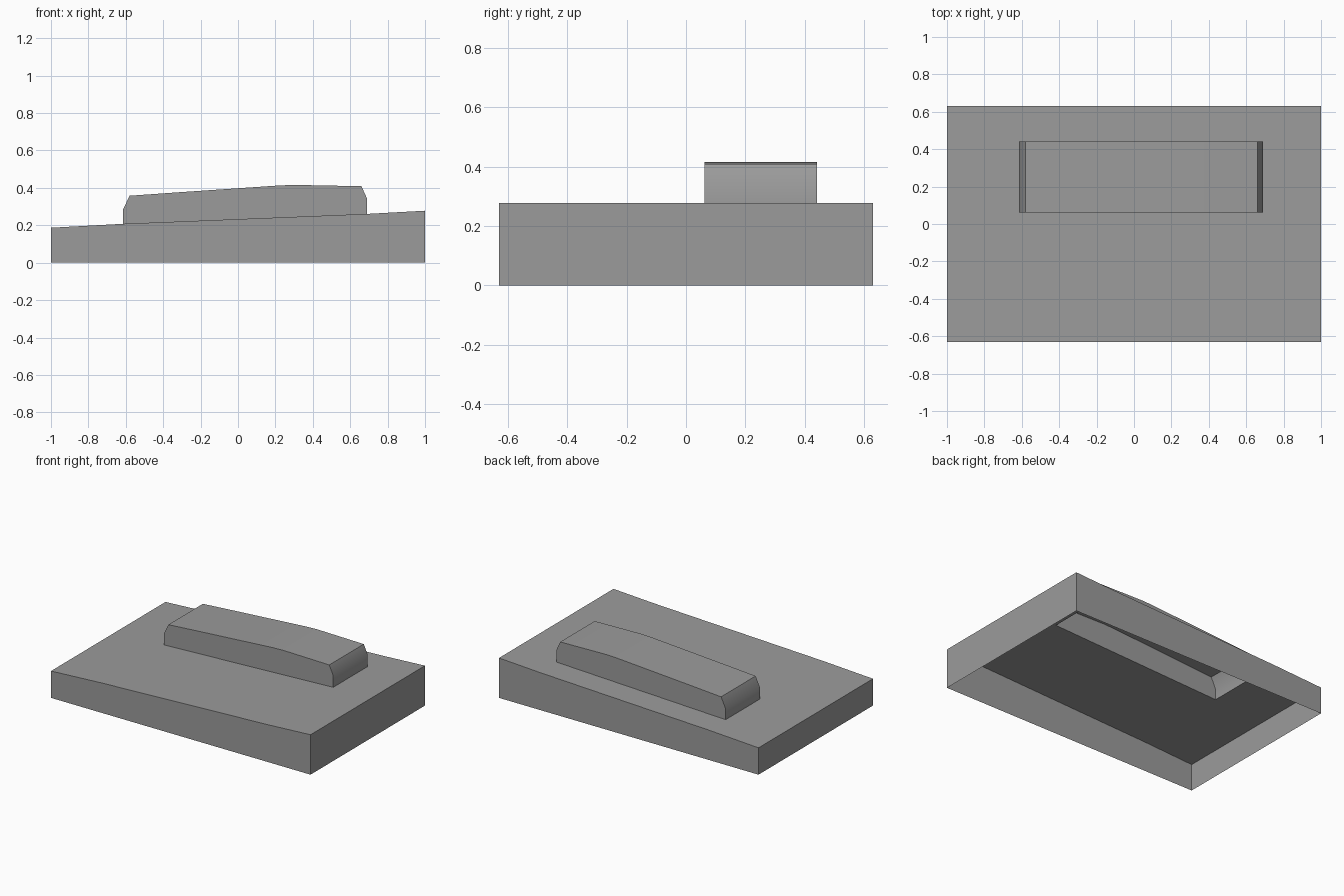
import bpy
import bmesh
import math

default_cube = bpy.data.objects.get("Cube")
if default_cube:
    bpy.data.objects.remove(default_cube, do_unlink=True)

# Single flat colour
grey = bpy.data.materials.new("plain_grey")
grey.use_nodes = True
colour = (0.33, 0.33, 0.33, 1)
grey.diffuse_color = colour
grey.node_tree.nodes["Principled BSDF"].inputs["Base Color"].default_value = colour


def shell(name, profile, rows, hole=None):
    """Sweep an x-z profile along y into a shell that is open underneath."""
    bm = bmesh.new()
    grid = [[bm.verts.new((x, y, z)) for x, z in profile] for y in rows]
    for j in range(len(rows) - 1):
        for i in range(len(profile) - 1):
            if (i, j) != hole:
                a, b = grid[j], grid[j + 1]
                bm.faces.new((a[i], a[i + 1], b[i + 1], b[i]))
    bm.faces.new(grid[0][::-1])
    bm.faces.new(grid[-1])
    mesh = bpy.data.meshes.new(name)
    bm.to_mesh(mesh)
    bm.free()
    mesh.materials.append(grey)
    obj = bpy.data.objects.new(name, mesh)
    bpy.context.collection.objects.link(obj)
    bpy.ops.object.select_all(action="DESELECT")
    obj.select_set(True)
    bpy.context.view_layer.objects.active = obj
    bpy.ops.object.shade_smooth_by_angle(angle=math.radians(30))
    return obj


left, right = -0.615, 0.69       # ends of the raised block
front, back = 0.062, 0.442       # its sides
low, high = 0.208, 0.261         # slope height where its ends meet the base
depth = 0.63

# Sloped base with an opening beneath the block
shell("sloped_base",
      [(-1, 0), (-1, 0.187), (left, low), (right, high), (1, 0.278), (1, 0)],
      [-depth, front, back, depth], hole=(2, 1))

# Hollow raised block with bevelled ends and a gently bent roof
shell("raised_block",
      [(left, low), (left, 0.283), (-0.58, 0.358), (-0.34, 0.375),
       (0.22, 0.413), (0.3, 0.416), (0.66, 0.409), (right, 0.343), (right, high)],
      [front, back])
